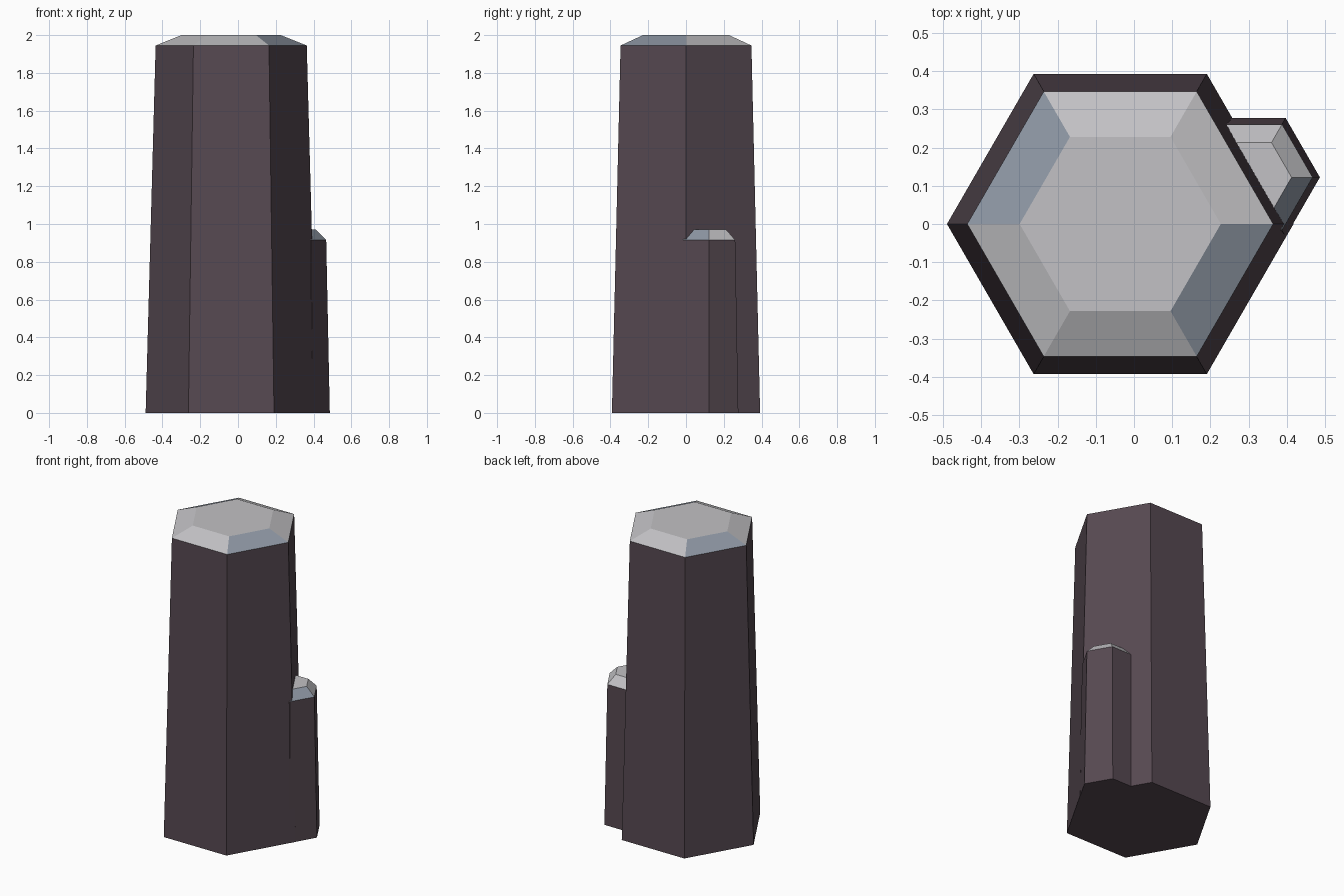
import bpy
import bmesh
from math import cos, sin, pi

cube = bpy.data.objects.get("Cube")
if cube:
    bpy.data.objects.remove(cube, do_unlink=True)


def material(name, rgb):
    m = bpy.data.materials.new(name)
    m.use_nodes = True
    m.diffuse_color = (*rgb, 1)
    m.node_tree.nodes["Principled BSDF"].inputs["Base Color"].default_value = (*rgb, 1)
    return m


STONE = material("dark stone", (0.093, 0.066, 0.082))
CAP = material("pale grey cap", (0.54, 0.535, 0.555))
BLUE = material("blue grey facet", (0.27, 0.31, 0.37))


def hex_column(name, x, y, rings):
    """Tapered six-sided column through (radius, height) rings, last ring is the cap."""
    bm = bmesh.new()
    loops = [[bm.verts.new((x + r * cos(i * pi / 3), y + r * sin(i * pi / 3), z))
              for i in range(6)] for r, z in rings]
    bm.faces.new(loops[0][::-1])
    bm.faces.new(loops[-1]).material_index = 1
    for level, (low, high) in enumerate(zip(loops, loops[1:])):
        for i in range(6):
            j = (i + 1) % 6
            face = bm.faces.new((low[i], low[j], high[j], high[i]))
            # chamfer facets are pale, with one opposite pair in blue grey
            if level == 1:
                face.material_index = 2 if i in (2, 5) else 1
    mesh = bpy.data.meshes.new(name)
    bm.to_mesh(mesh)
    bm.free()
    for m in (STONE, CAP, BLUE):
        mesh.materials.append(m)
    obj = bpy.data.objects.new(name, mesh)
    bpy.context.collection.objects.link(obj)


# Tall main column and the short one growing out of its side
hex_column("tall_column", -0.036, 0, [(0.453, 0), (0.40, 1.945), (0.263, 2.0)])
hex_column("short_column", 0.307, 0.122, [(0.179, 0), (0.16, 0.915), (0.105, 0.97)])
